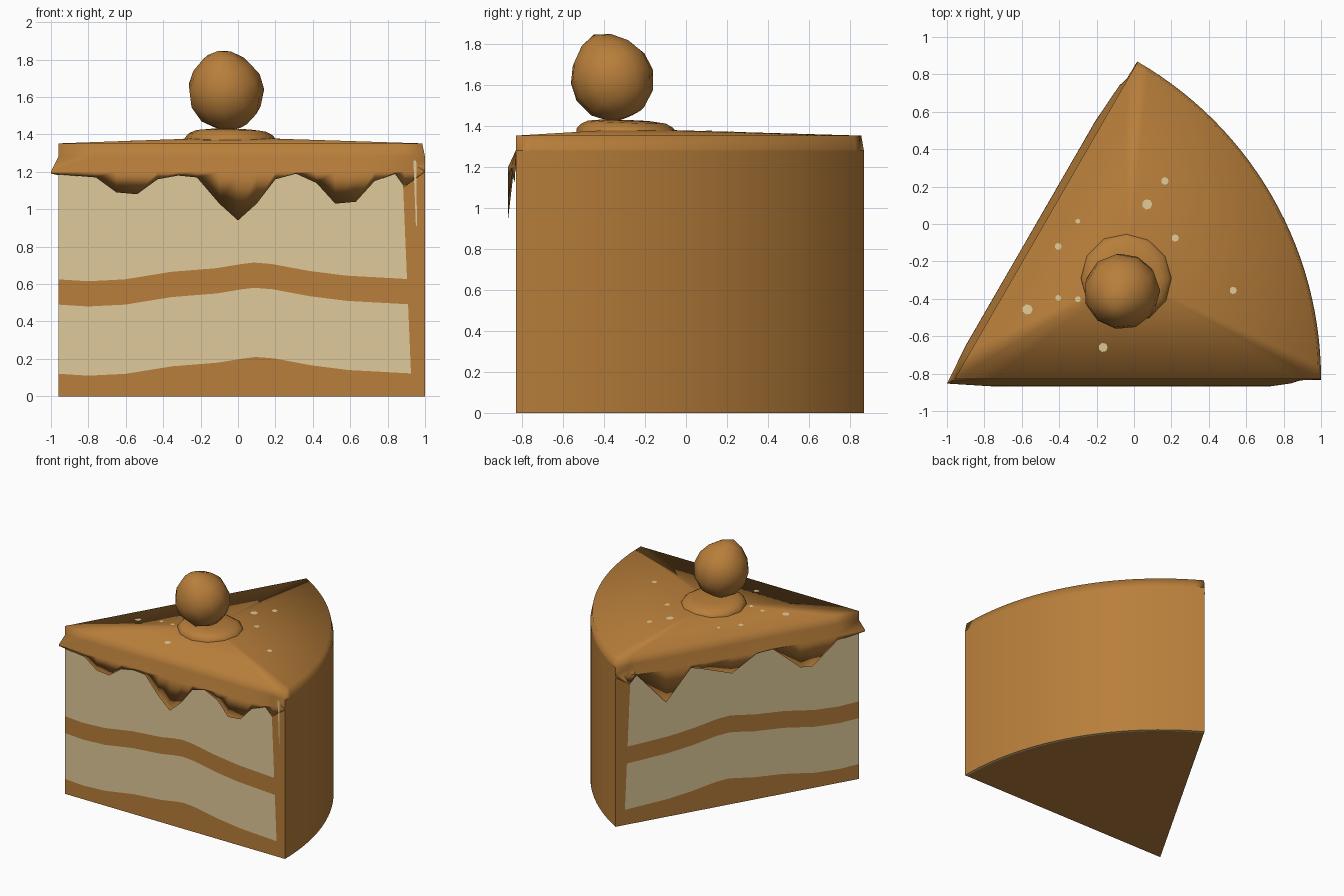
import bpy, bmesh
from math import sin, cos, pi, radians
from mathutils import Vector
from mathutils.bvhtree import BVHTree

if "Cube" in bpy.data.objects:
    bpy.data.objects.remove(bpy.data.objects["Cube"])

R, AX, AY = 1.96, -0.96, -0.83          # slice radius and its pointed tip


def material(name, rgb):
    m = bpy.data.materials.new(name)
    m.diffuse_color = (*rgb, 1)
    m.use_nodes = True
    m.node_tree.nodes["Principled BSDF"].inputs["Base Color"].default_value = m.diffuse_color
    return m


CARAMEL = material("caramel brown", (0.48, 0.21, 0.043))
CREAM = material("pale sponge", (0.74, 0.59, 0.32))


def finish(name, bm, mats, angle=None):
    bmesh.ops.remove_doubles(bm, verts=bm.verts, dist=0.0005)
    me = bpy.data.meshes.new(name)
    bm.to_mesh(me)
    for m in mats:
        me.materials.append(m)
    me.shade_smooth()
    if angle:
        me.set_sharp_from_angle(angle=radians(angle))
    ob = bpy.data.objects.new(name, me)
    bpy.context.collection.objects.link(ob)
    return ob


def on_cut(left, s, d, z):
    """Point on a cut face: s along it from the tip, d outward, z up."""
    if left:
        return Vector((AX + s * cos(pi / 3) - d * sin(pi / 3),
                       AY + s * sin(pi / 3) + d * cos(pi / 3), z))
    return Vector((AX + s, AY - d, z))


def on_arc(a, r, z):
    return Vector((AX + r * cos(a), AY + r * sin(a), z))


def face(bm, pts, flip=False, mat=0):
    uniq = []
    for p in pts:
        if all((p - q).length > 1e-4 for q in uniq):
            uniq.append(p)
    if len(uniq) > 2:
        f = bm.faces.new([bm.verts.new(p) for p in (uniq[::-1] if flip else uniq)])
        f.material_index = mat


def strip(bm, rows, flip=False, mats=None):
    """Skin rows listed bottom to top, points left to right."""
    for j, (lo, hi) in enumerate(zip(rows, rows[1:])):
        for i in range(len(lo) - 1):
            face(bm, (lo[i], lo[i + 1], hi[i + 1], hi[i]), flip, mats[j] if mats else 0)


ANG = [pi / 3 * i / 28 for i in range(29)]

# Cake body: layered cut faces, frosted border, round back, base
WAVE = [(0, .12), (.16, .11), (.36, .12), (.61, .16), (.86, .18), (.98, .2), (1.06, .21),
        (1.16, .202), (1.36, .165), (1.56, .14), (1.89, .122)]
bm = bmesh.new()
for left in (False, True):
    rows = []
    for k in range(5):
        row = []
        for s, w in WAVE:
            z = (0, w, w + .37, w + .505, 1.28)[k]
            row.append(on_cut(left, s / 1.89 * (1.89 - .042 * z), 0, z))
        rows.append(row)
    strip(bm, rows, left, (0, 1, 0, 1))
    strip(bm, [[r[-1], on_cut(left, R, 0, r[-1].z)] for r in rows], left)
strip(bm, [[on_arc(a, R, z) for a in ANG] for z in (0, 1.28)])
base = [on_arc(a, R - .02, 0) for a in ANG]
face(bm, [Vector((AX, AY, 0))] + base, True)
strip(bm, [base, [on_arc(a, R, 0) for a in ANG]], mats=[1])
finish("cake_body", bm, (CARAMEL, CREAM), 35)

# Frosting: shallow domed top, rim and two dripping sides
FRONT = [(0, 1.19), (.2, 1.17), (.31, 1.09), (.42, 1.08), (.53, 1.16), (.64, 1.18),
         (.74, 1.17), (.86, 1.03), (.96, .94), (1.06, 1.03), (1.16, 1.16), (1.27, 1.19),
         (1.38, 1.14), (1.48, 1.03), (1.59, 1.04), (1.69, 1.15), (1.8, 1.19), (1.85, 1.12),
         (R, 1.2)]
LEFT = [(0, 1.19), (.19, 1.17), (.39, 1.0), (.49, 1.01), (.71, 1.2), (.84, 1.19),
        (1.04, 1.07), (1.27, 1.15), (1.37, 1.18), (1.57, .94), (1.8, 1.2), (1.85, 1.13),
        (R, 1.2)]
bm = bmesh.new()
PEAK, K = Vector((-.04, -.28, 1.385)), 1.945 / R
rims = []
for left, drips in ((False, FRONT), (True, LEFT)):
    rows = [[], [], [], [], []]
    for s, z in drips:
        d = .038 if s < 1.75 else (.022 if s < 1.82 else .006)
        so = s
        if s == 0:                      # both sides meet at the flared tip
            so, d = -.04, .023
        elif s == R:
            d = .001
        rows[0].append(on_cut(left, s, .003, 1.24))
        rows[1].append(on_cut(left, so, d, z))
        rows[2].append(on_cut(left, so, d * .97, max(1.2, z + .005)))
        rows[3].append(on_cut(left, s, 0, 1.28))
        rows[4].append(on_cut(left, s * K, 0, 1.352))
    strip(bm, rows, left)
    rims.append(rows[4])
arc_top = [on_arc(a, R * K, 1.352) for a in ANG]
strip(bm, [[on_arc(a, R, 1.28) for a in ANG], arc_top])
loop = rims[0] + arc_top[1:-1] + rims[1][::-1]
for p, q in zip(loop, loop[1:]):
    face(bm, (p, q, PEAK))
frosting = finish("frosting", bm, (CARAMEL,))

# Pale sugar crumbs lying on the frosting
me = frosting.data
tree = BVHTree.FromPolygons([v.co for v in me.vertices], [p.vertices for p in me.polygons])
bm = bmesh.new()
for x, y, r in [(.165, .23, .021), (.07, .105, .028), (-.3, .015, .013), (-.405, -.12, .019),
                (.22, -.075, .02), (-.57, -.457, .028), (-.405, -.395, .016),
                (-.3, -.402, .016), (.53, -.355, .02), (-.165, -.66, .025)]:
    pts = []
    for i in range(7):
        a = 2 * pi * i / 7
        px, py = x + r * cos(a), y + r * sin(a)
        hit = tree.ray_cast(Vector((px, py, 3)), Vector((0, 0, -1)))[0]
        pts.append(Vector((px, py, hit.z + .004)))
    face(bm, pts)
finish("sugar_crumbs", bm, (CREAM,))

# Thin pale streak on the front border
bm = bmesh.new()
face(bm, [Vector((x, AY - .006, z)) for x, z in
          ((.951, .91), (.957, .91), (.953, 1.255), (.945, 1.265), (.938, 1.255))])
finish("border_streak", bm, (CREAM,))


def lathe(name, profile, n, centre, axis):
    bm = bmesh.new()
    q = Vector((0, 0, 1)).rotation_difference(Vector(axis))
    rows = [[q @ Vector((r * cos(2 * pi * i / n), r * sin(2 * pi * i / n), z)) + Vector(centre)
             for i in range(n + 1)] for r, z in profile]
    strip(bm, rows)
    return finish(name, bm, (CARAMEL,))


# Dollop of frosting under the nut, and the tilted nut
lathe("frosting_dollop", [(.245, -.03), (.243, 0), (.225, .022), (.19, .04), (.12, .048), (0, .05)],
      12, (-.04, -.29, 1.378), (.02, .04, 1))
lathe("nut", [(0, -.205), (.09, -.19), (.165, -.125), (.203, -.03), (.196, .06),
              (.155, .135), (.085, .2), (0, .237)],
      11, (-.065, -.36, 1.63), (-.045, -.09, .215))
